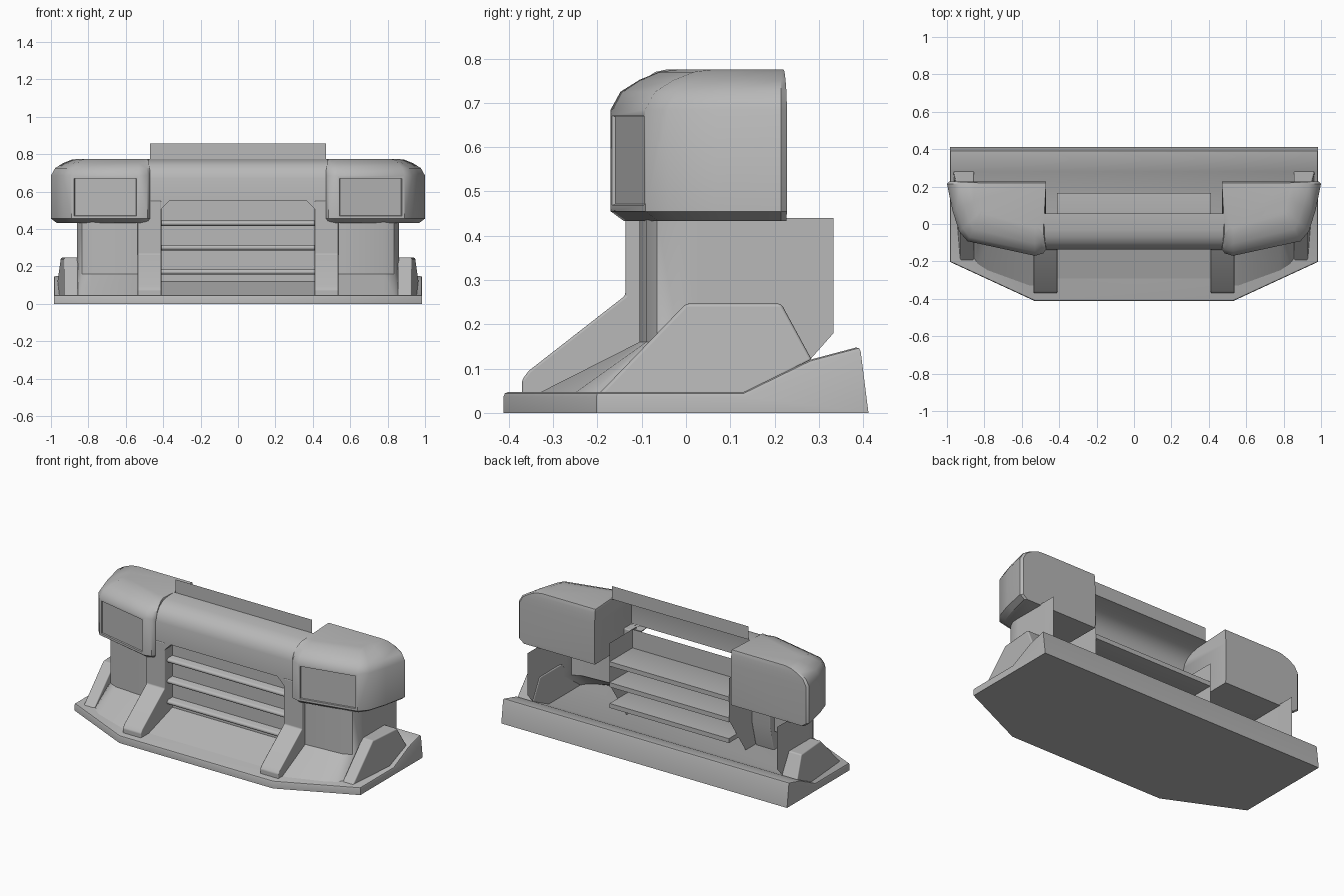
import bpy, bmesh
from mathutils import Vector

cube = bpy.data.objects.get("Cube")
if cube:
    bpy.data.objects.remove(cube, do_unlink=True)

GREY = (0.48, 0.48, 0.48, 1)
grey = bpy.data.materials.new("plain grey")
grey.diffuse_color = GREY
grey.use_nodes = True
grey.node_tree.nodes["Principled BSDF"].inputs["Base Color"].default_value = GREY


def finish(name, bm, mirror=False, bevel=0, angle=0.6):
    bmesh.ops.recalc_face_normals(bm, faces=bm.faces)
    mesh = bpy.data.meshes.new(name)
    bm.to_mesh(mesh)
    bm.free()
    mesh.materials.append(grey)
    obj = bpy.data.objects.new(name, mesh)
    bpy.context.collection.objects.link(obj)
    bpy.ops.object.select_all(action='DESELECT')
    obj.select_set(True)
    bpy.context.view_layer.objects.active = obj
    bpy.ops.object.shade_smooth_by_angle(angle=angle)
    if bevel:
        mod = obj.modifiers.new("Bevel", 'BEVEL')
        mod.width, mod.segments, mod.limit_method = bevel, 2, 'ANGLE'
        mod.harden_normals = True
    if mirror:
        obj.modifiers.new("Mirror", 'MIRROR')
    return obj


def loft(rows, closed=False, caps=False):
    """Skin equal-length rows of points."""
    bm = bmesh.new()
    rings = [[bm.verts.new(p) for p in row] for row in rows]
    n = len(rings[0])
    for a, b in zip(rings, rings[1:]):
        for i in range(n if closed else n - 1):
            j = (i + 1) % n
            bm.faces.new((a[i], a[j], b[j], b[i]))
    if caps:
        bm.faces.new(rings[0])
        bm.faces.new(rings[-1])
    return bm


def prism(profile, x0, x1):
    """Solid with a side profile of (y, z) points."""
    return loft([[(x, y, z) for y, z in profile] for x in (x0, x1)], True, True)


def sheet(profile, x0, x1):
    """Thin skin with a side profile of (y, z) points."""
    return loft([[(x, y, z) for y, z in profile] for x in (x0, x1)])


# Splitter base: wedge profile with the front corners cut off
bm = prism([(-.412, 0), (-.412, .047), (.13, .047), (.28, .12), (.393, .15), (.412, 0)], -.985, .985)
for side in (-1, 1):
    bmesh.ops.bisect_plane(bm, geom=bm.verts[:] + bm.edges[:] + bm.faces[:],
                           plane_co=(.53 * side, -.412, 0),
                           plane_no=(.21 * side, -.455, 0), clear_outer=True)
    bmesh.ops.holes_fill(bm, edges=[e for e in bm.edges if e.is_boundary])
bmesh.ops.recalc_face_normals(bm, faces=bm.faces)
rim = [e for e in bm.edges if min(v.co.z for v in e.verts) > .03 and e.calc_face_angle(0) > .8]
bmesh.ops.bevel(bm, geom=rim, offset=.01, segments=2, profile=.5, affect='EDGES')
finish("splitter_base", bm)

# Headlight pods: stacked outlines that pull in at the top and bottom
outline = [((.47, .228), (0, -.05)), ((.47, -.135), (.1, .6)), ((.485, -.157), (.2, .95)),
           ((.53, -.17), (0, 1)), ((.89, -.092), (-.5, 1)), ((.935, -.04), (-.85, .8)),
           ((.97, .07), (-1, .4)), ((1.0, .215), (-1, 0)), ((.987, .228), (-1, -.05))]
levels = [(.433, .03), (.455, 0), (.685, 0), (.725, .022), (.752, .065), (.77, .11), (.775, .15)]
bm = loft([[(p[0] + d[0] * inset, p[1] + d[1] * inset, z) for p, d in outline]
           for z, inset in levels], True, True)
bmesh.ops.recalc_face_normals(bm, faces=bm.faces)
# Recessed lamp on the large slanted face
lamp = min((f for f in bm.faces if .5 < f.calc_center_median().z < .65),
           key=lambda f: (f.calc_center_median().xy - Vector((.71, -.13))).length)
bmesh.ops.inset_region(bm, faces=[lamp], thickness=.02)
bmesh.ops.inset_region(bm, faces=[lamp], thickness=.003, depth=-.008)
finish("headlight_pod", bm, mirror=True)

# Upper beam between the pods, open at the rear
finish("upper_beam", sheet([(-.137, .55), (-.137, .67), (-.125, .71), (-.1, .74), (-.07, .758),
                            (-.03, .77), (.055, .775)], -.48, .48))

# Upright thin flange on the rear edge of the beam
finish("rear_flange", sheet([(.055, .775), (.055, .857)], -.47, .47))

# Struts running down and forward to the splitter
finish("strut", prism([(-.06, .55), (-.137, .55), (-.137, .265), (-.355, .095), (-.37, .075),
                       (-.37, .04), (-.1, .04), (-.06, .2)], .41, .537), mirror=True, bevel=.006)

# Cut corners at the top of the grille opening
gusset = [(.412, .505), (.365, .552), (.412, .552)]
finish("opening_corner", loft([[(x, y, z) for x, z in gusset] for y in (-.137, -.08)],
                              True, True), mirror=True)

# Inner side walls that carry the slats
bm = bmesh.new()
wall = [(-.13, .05), (0, .05), (.165, .3), (.165, .56), (-.1, .56)]
bm.faces.new([bm.verts.new((.411, y, z)) for y, z in wall])
finish("grille_side_wall", bm, mirror=True)

# Grille backing panel
finish("grille_panel", sheet([(-.06, .11), (-.06, .56)], -.411, .411))

# Level grille slats with rounded noses
for i, z in enumerate((.17, .3, .43)):
    nose = [(.165, .014), (.165, -.014), (-.1, -.014), (-.11, -.009),
            (-.114, 0), (-.11, .009), (-.1, .014)]
    finish(f"grille_slat_{i + 1}", prism([(y, z + dz) for y, dz in nose], -.411, .411), angle=.9)

# Sloping lower lip below the slats
finish("lower_lip", sheet([(-.295, .046), (-.06, .12), (.1, .17)], -.411, .411))

# Body skin under each pod, flaring forward at the foot
plan = [(.5, -.105, .225), (.56, -.105, .225), (.78, -.09, .16), (.835, -.065, .15),
        (.86, -.015, .16), (.862, .03, .05), (.86, .28, 0), (.86, .333, 0)]
rows = [[(x, y, z) for x, y, _ in plan] for z in (.44, .16)]
rows[1][-1] = (.86, .333, .18)
foot = [(x, y - flare, .046) for x, y, flare in plan]
foot[-1] = (.86, .28, .12)
finish("side_skin", loft(rows + [foot]), mirror=True)

# Outer winglets beside the skin
side = [(-.2, .04), (0, .247), (.215, .247), (.285, .118), (.13, .04)]
bm = loft([[(.855, y, z) for y, z in side],
           [(.945 + .08 * y - .1 * max(z - .1, 0), y, z) for y, z in side]], True, True)
finish("winglet", bm, mirror=True, bevel=.008)
